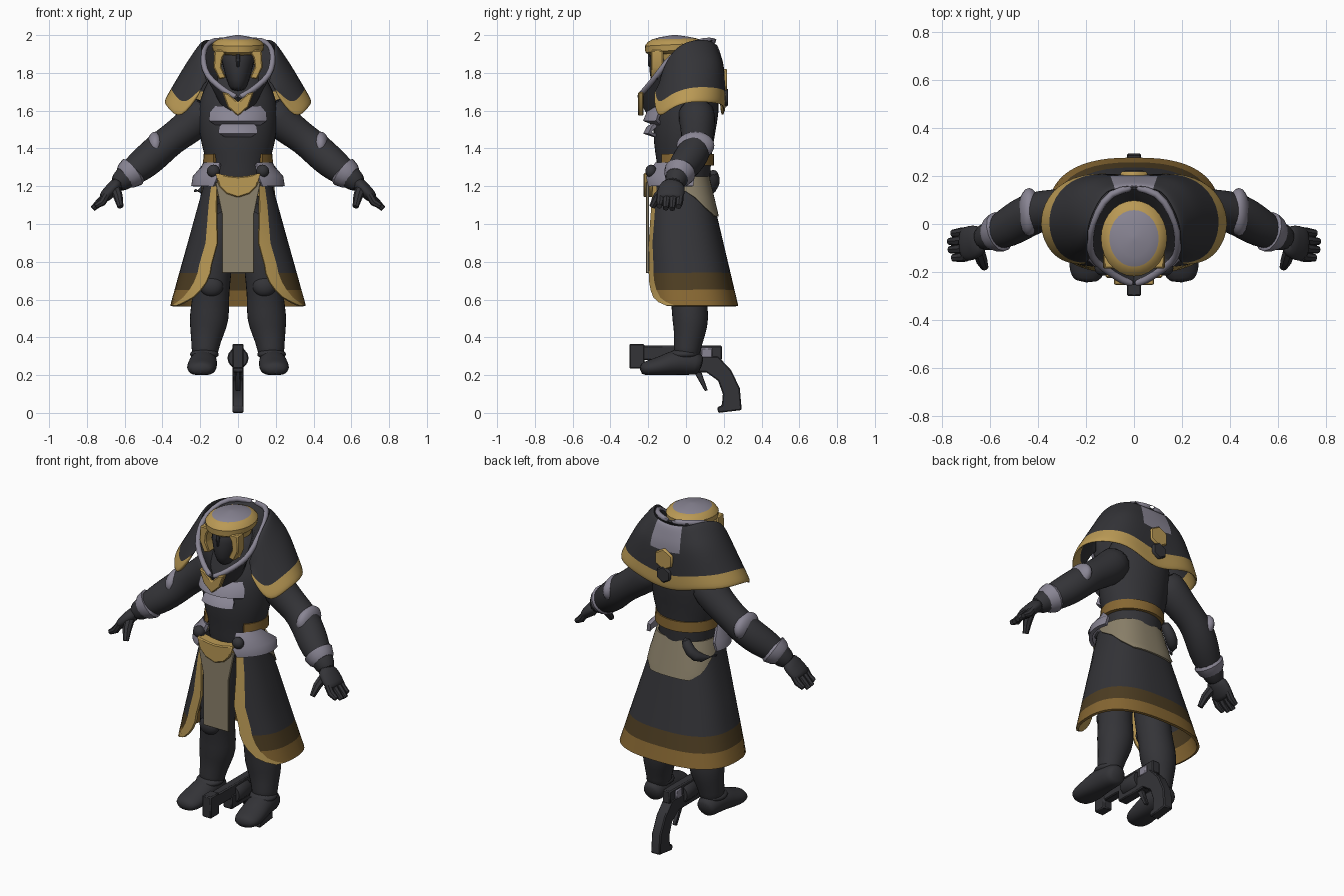
import bpy, bmesh, math
from mathutils import Vector

cube = bpy.data.objects.get("Cube")
if cube:
    bpy.data.objects.remove(cube)

def material(name, r, g, b):
    m = bpy.data.materials.new(name)
    m.use_nodes = True
    m.diffuse_color = (r, g, b, 1)
    m.node_tree.nodes["Principled BSDF"].inputs["Base Color"].default_value = (r, g, b, 1)
    return m

DARK = material("charcoal", .034, .034, .039)
GOLD = material("gold", .49, .32, .09)
GREY = material("lavender grey", .25, .235, .295)
TAN = material("tan cloth", .26, .22, .145)
BROWN = material("dark brown", .075, .047, .016)
BRONZE = material("bronze", .24, .135, .032)
made = []

def finish(bm, name, mats, mirror=False, thick=0, sub=0, bevel=0):
    bmesh.ops.recalc_face_normals(bm, faces=bm.faces)
    me = bpy.data.meshes.new(name)
    bm.to_mesh(me)
    bm.free()
    for m in mats:
        me.materials.append(m)
    ob = bpy.data.objects.new(name, me)
    bpy.context.collection.objects.link(ob)
    if mirror:
        mod = ob.modifiers.new("mirror", 'MIRROR')
        mod.use_clip = True
        mod.merge_threshold = .002
    if thick:
        mod = ob.modifiers.new("thickness", 'SOLIDIFY')
        mod.thickness, mod.offset = thick, 0
    if sub:
        mod = ob.modifiers.new("smooth", 'SUBSURF')
        mod.levels = mod.render_levels = sub
    if bevel:
        mod = ob.modifiers.new("bevel", 'BEVEL')
        mod.width = bevel
    made.append(ob)
    return ob

def grid(name, rows, mats, rule=None, closed=False, **kw):
    """Skin rows of points; rule(row, column) picks the colour."""
    bm = bmesh.new()
    vs = [[bm.verts.new(p) for p in row] for row in rows]
    n = len(rows[0])
    for i in range(len(rows) - 1):
        for j in range(n if closed else n - 1):
            k = (j + 1) % n
            f = bm.faces.new((vs[i][j], vs[i][k], vs[i + 1][k], vs[i + 1][j]))
            if rule:
                f.material_index = rule(i, j)
    if closed:
        bm.faces.new(vs[0])
        f = bm.faces.new(vs[-1])
        f.material_index = len(mats) - 1
    return finish(bm, name, mats, **kw)

def tube(name, pts, mats, sides=14, floor=None, **kw):
    """Sections (x, y, z, side radius, other radius) along a path."""
    c = [Vector(p[:3]) for p in pts]
    rows = []
    for i, p in enumerate(pts):
        d = (c[min(i + 1, len(c) - 1)] - c[max(i - 1, 0)]).normalized()
        ref = Vector((0, 1, 0)) if abs(d.y) < .85 else Vector((1, 0, 0))
        s = (ref - d * ref.dot(d)).normalized()
        u = d.cross(s)
        row = []
        for k in range(sides):
            a = math.tau * k / sides
            v = c[i] + s * p[3] * math.cos(a) + u * p[-1] * math.sin(a)
            if floor:
                v.z = max(v.z, floor)
            row.append(v)
        rows.append(row)
    return grid(name, rows, mats, closed=True, **kw)

def band(name, levels, mats, cols=24, thick=.02, square=1, **kw):
    """Wrapped sheet; levels are (z, rx, ry, cy, start, end), degrees from the back."""
    fr = [k / cols for k in range(cols + 1)] if isinstance(cols, int) else cols
    bend = lambda v: math.copysign(abs(v) ** square, v)
    rows = []
    for z, rx, ry, cy, a, b in levels:
        ts = [math.radians(a + (b - a) * f) for f in fr]
        rows.append([(rx * bend(math.sin(t)), cy + ry * bend(math.cos(t)), z) for t in ts])
    return grid(name, rows, mats, thick=thick, **kw)

def prism(name, pts, axis, a, b, mat, bevel=.006, **kw):
    """Outline pulled along x (points y, z) or along y (points x, z)."""
    bm = bmesh.new()
    place = lambda p, t: (t, p[0], p[1]) if axis == 'x' else (p[0], t, p[1])
    f = bm.faces.new([bm.verts.new(place(p, a)) for p in pts])
    out = bmesh.ops.extrude_face_region(bm, geom=[f])
    move = Vector((b - a, 0, 0)) if axis == 'x' else Vector((0, b - a, 0))
    bmesh.ops.translate(bm, vec=move, verts=[v for v in out["geom"] if isinstance(v, bmesh.types.BMVert)])
    return finish(bm, name, [mat], bevel=bevel, **kw)

def box(name, y0, y1, z0, z1, w, mat):
    return prism(name, [(y0, z0), (y1, z0), (y1, z1), (y0, z1)], 'x', -w, w, mat)

def ball(name, loc, size, mat):
    bm = bmesh.new()
    bmesh.ops.create_uvsphere(bm, u_segments=20, v_segments=12, radius=1)
    for v in bm.verts:
        v.co = Vector(loc) + Vector(v.co[i] * size[i] for i in range(3))
    return finish(bm, name, [mat], mirror=True)

# Torso and chest plates
tube("torso", [(0, 0, 1.12, .13, .15), (0, -.01, 1.25, .14, .165), (0, -.01, 1.33, .145, .165),
     (0, -.015, 1.42, .16, .2), (0, -.005, 1.55, .172, .212), (0, .02, 1.66, .165, .21),
     (0, .02, 1.76, .13, .16), (0, -.02, 1.88, .08, .09)], [DARK], sides=20, sub=1)
for nm, z, h, w in (("chest_plate", 1.575, .042, 46), ("rib_plate", 1.5, .03, 29)):
    band(nm, [(z + h, .18, .165, 0, 185 - w, 175 + w), (z + h * .3, .2, .2, 0, 180 - w, 180 + w),
         (z - h * .6, .205, .218, 0, 180 - w, 180 + w), (z - h, .19, .17, 0, 188 - w, 172 + w)],
         [GREY], cols=14)
band("waist_belt", [(1.37, .172, .152, -.015, -135, 135), (1.31, .176, .154, -.015, -135, 135)], [BRONZE])

# Shoulder cape: half profile from back to front, mirrored
cape = [((0, .16, 1.95), (0, .195, 1.82), (0, .19, 1.57)),
        ((.09, .145, 1.96), (.1, .195, 1.83), (.09, .2, 1.585)),
        ((.12, .13, 1.97), (.19, .185, 1.84), (.22, .205, 1.63)),
        ((.155, .08, 1.98), (.25, .13, 1.85), (.345, .145, 1.64)),
        ((.19, 0, 1.97), (.28, .03, 1.84), (.4, .02, 1.65)),
        ((.195, -.07, 1.92), (.265, -.07, 1.8), (.37, -.09, 1.61)),
        ((.185, -.115, 1.83), (.235, -.12, 1.75), (.305, -.155, 1.54)),
        ((.16, -.13, 1.75), (.18, -.14, 1.74), (.2, -.17, 1.7))]
rows = [[Vector(c[0]) for c in cape], [Vector(c[0]).lerp(Vector(c[1]), .55) for c in cape],
        [Vector(c[1]) for c in cape], [Vector(c[1]).lerp(Vector(c[2]), .68) for c in cape],
        [Vector(c[2]) for c in cape]]
grid("shoulder_cape", rows, [DARK, GOLD, GREY],
     lambda i, j: 1 if i == 3 else 2 if j == 0 and i < 2 else 0, mirror=True, thick=.022, sub=2)
for nm, z, r, y, m in (("back_badge", 1.76, .064, .218, GOLD), ("back_clasp", 1.67, .05, .222, DARK)):
    prism(nm, [(r * math.sin(k * math.tau / 6), z + r * math.cos(k * math.tau / 6)) for k in range(6)],
          'y', .18, y, m)

# Collar trim and its dark lining
collar = [(0, .15, 1.965), (.1, .135, 1.975), (.155, .05, 1.965), (.185, -.04, 1.92), (.185, -.11, 1.85),
          (.165, -.155, 1.785), (.11, -.195, 1.735), (.05, -.235, 1.69), (0, -.25, 1.67)]
tube("collar_trim", [p + (.017,) for p in collar], [GREY], sides=8, mirror=True, sub=1)
grid("collar_lining", [collar, [(x * .75, y * .7 - .03, z - .08) for x, y, z in collar],
     [(x * .5, y * .5 - .02, z - .16) for x, y, z in collar]], [DARK], mirror=True, thick=.012)
prism("collar_emblem", [(0, 1.57), (.055, 1.62), (.085, 1.7), (.05, 1.69), (0, 1.645),
      (-.05, 1.69), (-.085, 1.7), (-.055, 1.62)], 'y', -.255, -.225, GOLD)

# Head, cheek guards and domed cap
tube("face_mask", [(0, -.1, 1.7, .06, .04), (0, -.11, 1.76, .085, .06), (0, -.1, 1.84, .1, .085),
     (0, -.08, 1.93, .11, .1)], [DARK], sub=1)
prism("cheek_guard", [(.055, 1.92), (.125, 1.92), (.13, 1.83), (.1, 1.765), (.062, 1.775), (.088, 1.83),
      (.082, 1.88)], 'y', -.185, -.12, GOLD, mirror=True)
prism("nose_ridge", [(.012, 1.92), (.008, 1.83), (-.008, 1.83), (-.012, 1.92)], 'y', -.2, -.15, DARK)
tube("neck_ring", [(0, -.05, 1.865, .11, .1), (0, -.05, 1.92, .125, .115)], [GOLD], sides=24)
cap = [(1.905, .85), (1.92, 1), (1.95, 1.02), (1.968, .92), (1.98, .76), (1.99, .5), (2, .08)]
rows = [[(.135 * r * math.sin(k * math.tau / 28), -.06 + .155 * r * math.cos(k * math.tau / 28),
          min(2, z + .015 * r * math.cos(k * math.tau / 28) * (2 - z) / .1)) for k in range(28)] for z, r in cap]
grid("domed_cap", rows, [GOLD, GREY], lambda i, j: int(i > 3), closed=True)

# Open-fronted robe skirt with trim, hem and brown band
def robe(z, t, grow=0):
    f = (1.2 - z) / .635
    return (z, .176 + .177 * f + grow, .155 + .085 * f + grow, -.035 + .065 * f, -t, t)

edge = [-1, -.9] + [-.9 + 1.8 * k / 34 for k in range(1, 34)] + [.9, 1]
skirt = [(1.23, 146), (1.1, 152), (.9, 161), (.78, 157), (.74, 157), (.69, 154), (.65, 149),
         (.61, 141), (.585, 130), (.566, 117)]
band("robe_skirt", [robe(z, t) for z, t in skirt], [DARK, GOLD, BRONZE, BROWN],
     cols=[(e + 1) / 2 for e in edge], thick=.014, square=.78,
     rule=lambda i, j: 1 if j in (0, len(edge) - 2) else 2 if i > 5 else 3 if i > 3 else 0)
band("back_sash", [robe(z, t, .01) for z, t in ((1.25, 105), (1.2, 92), (1.14, 70), (1.08, 50), (1.04, 28))],
     [TAN], thick=.012, square=.78)
prism("front_apron", [(-.085, .74), (.085, .74), (.085, 1.05), (.12, 1.22), (-.12, 1.22), (-.085, 1.05)],
      'y', -.212, -.196, TAN, bevel=.003)
prism("belt_buckle", [(0, 1.14), (.06, 1.16), (.1, 1.2), (.12, 1.27), (.05, 1.255), (0, 1.25),
      (-.05, 1.255), (-.12, 1.27), (-.1, 1.2), (-.06, 1.16)], 'y', -.225, -.16, GOLD)
band("hip_plate", [(1.2, .238, .195, -.025, 72, 148), (1.25, .23, .2, -.025, 70, 153),
     (1.32, .178, .165, -.015, 100, 148)], [GREY], cols=12, mirror=True)
ball("hip_knob", (.13, -.185, 1.28), (.034, .03, .034), DARK)
tube("hip_holster", [(-.09, .14, 1.29, .03), (-.13, .155, 1.21, .036), (-.19, .115, 1.165, .036),
     (-.235, .03, 1.18, .03)], [DARK], sides=10, sub=1)

# Legs and boots
tube("legs", [(.1, 0, 1.12, .11, .09), (.12, 0, .85, .11, .1), (.14, 0, .68, .1, .1),
     (.145, .015, .6, .095, .1), (.152, .025, .5, .102, .11), (.165, .02, .42, .085, .09),
     (.175, .005, .34, .072, .072), (.178, 0, .27, .07, .07)], [DARK], mirror=True, sub=1)
ball("knee_guard", (.14, -.07, .67), (.062, .04, .055), DARK)
tube("boots", [(.178, .085, .25, .045, .045), (.178, .06, .26, .065, .065), (.183, -.04, .275, .075, .075),
     (.19, -.13, .245, .082, .055), (.196, -.2, .235, .078, .045), (.198, -.245, .23, .05, .03)],
     [DARK], floor=.2, mirror=True, sub=1)
ball("ankle_cuff", (.178, -.01, .31), (.076, .08, .03), DARK)

# Arms, cuffs and hands
tube("arms", [(.15, .05, 1.63, .1), (.22, .06, 1.55, .1), (.28, .06, 1.5, .092), (.35, .06, 1.45, .085),
     (.41, .05, 1.4, .09), (.47, .02, 1.345, .09), (.53, -.02, 1.295, .084), (.6, -.05, 1.245, .062),
     (.65, -.065, 1.2, .052)], [DARK], mirror=True, sub=1)
ball("elbow_plate", (.437, .05, 1.415), (.046, .1, .074), GREY)
tube("wrist_cuff", [(.55, -.03, 1.285, .076), (.56, -.032, 1.275, .085), (.59, -.045, 1.255, .074),
     (.605, -.05, 1.245, .06)], [GREY], mirror=True)
tube("palms", [(.63, -.06, 1.225, .055, .037), (.66, -.075, 1.19, .075, .038), (.705, -.085, 1.145, .075, .034),
     (.718, -.085, 1.132, .06, .024)], [DARK], mirror=True, sub=1)
for k in range(4):
    y, s = -.033 - .034 * k, .012 * abs(k - 1.4)
    tube("finger_%d" % (k + 1), [(.695, y, 1.155, .021), (.738 - s, y - .003, 1.115, .021),
         (.774 - s, y - .006, 1.075 + s, .015)], [DARK], sides=8, mirror=True)
tube("thumb", [(.65, -.1, 1.19, .028), (.635, -.15, 1.145, .025), (.622, -.18, 1.09, .016)],
     [DARK], sides=8, mirror=True)

# Sidearm resting between the boots
box("muzzle_block", -.3, -.22, .235, .365, .03, DARK)
box("gun_barrel", -.23, .19, .28, .356, .026, DARK)
box("gun_frame", -.1, .14, .215, .3, .03, DARK)
box("gun_inlay", .08, .14, .29, .345, .033, GREY)
prism("gun_grip", [(.1, .3), (.17, .3), (.24, .225), (.285, .13), (.295, .015), (.17, 0), (.165, .03),
      (.19, .04), (.195, .1), (.17, .17), (.1, .22)], 'x', -.03, .03, DARK)
prism("trigger", [(.04, .22), (.08, .22), (.115, .12), (.1, .115)], 'x', -.012, .012, DARK, bevel=.003)
tube("gun_cylinder", [(0, -.06, .29, .05), (0, -.05, .29, .056), (0, .05, .29, .056), (0, .06, .29, .05)], [DARK])

# Bake modifiers, then smooth with sharp edges kept
bpy.ops.object.select_all(action='DESELECT')
for ob in made:
    ob.select_set(True)
bpy.context.view_layer.objects.active = made[0]
bpy.ops.object.convert(target='MESH')
bpy.ops.object.shade_smooth_by_angle(angle=math.radians(40))
